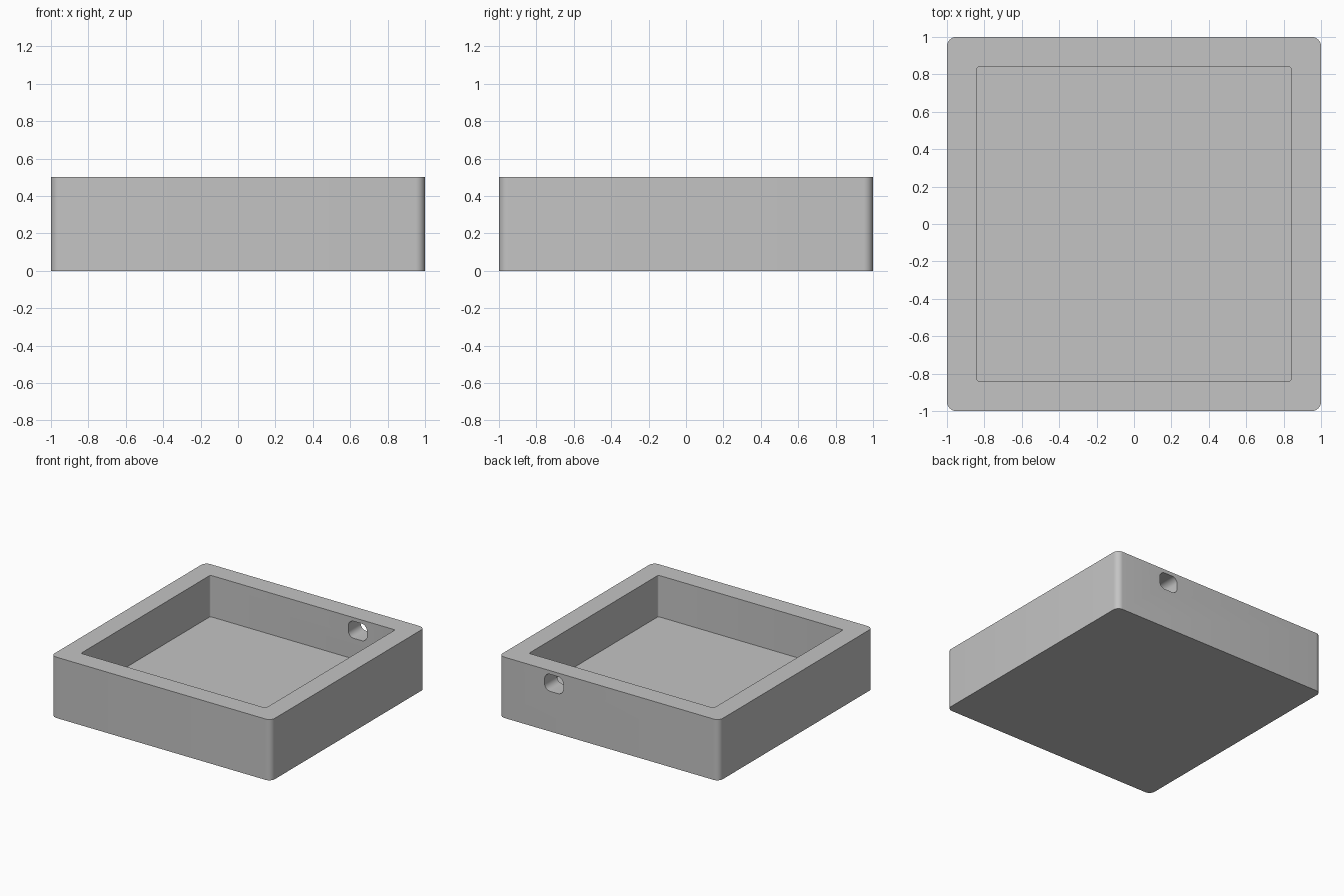
import bpy
import bmesh
from math import cos, sin, pi, radians
from mathutils import Matrix, Vector

cube = bpy.data.objects.get("Cube")
if cube:
    bpy.data.objects.remove(cube, do_unlink=True)

SIZE, HEIGHT = 1.0, 0.5           # half width, full height
WALL = FLOOR = 0.16               # wall and floor thickness

grey = bpy.data.materials.new("light grey")
grey.use_nodes = True
grey.diffuse_color = (0.55, 0.55, 0.55, 1)
grey.node_tree.nodes["Principled BSDF"].inputs["Base Color"].default_value = grey.diffuse_color


def rounded_prism(name, half_w, half_h, radius, depth, matrix, steps=8):
    """Extrude a rounded rectangle along local z, then place it."""
    bm = bmesh.new()
    outline = []
    for quarter, (sx, sy) in enumerate([(1, 1), (-1, 1), (-1, -1), (1, -1)]):
        for i in range(steps + 1):
            a = (quarter + i / steps) * pi / 2
            x = sx * (half_w - radius) + radius * cos(a)
            y = sy * (half_h - radius) + radius * sin(a)
            outline.append(bm.verts.new((x, y, 0)))
    base = bm.faces.new(outline)
    top = bmesh.ops.extrude_face_region(bm, geom=[base])["geom"]
    bmesh.ops.translate(bm, vec=Vector((0, 0, depth)),
                        verts=[v for v in top if isinstance(v, bmesh.types.BMVert)])
    bmesh.ops.recalc_face_normals(bm, faces=bm.faces)
    bm.transform(matrix)
    mesh = bpy.data.meshes.new(name)
    bm.to_mesh(mesh)
    bm.free()
    mesh.materials.append(grey)
    obj = bpy.data.objects.new(name, mesh)
    bpy.context.collection.objects.link(obj)
    return obj


# Solid body with rounded upright corners
tray = rounded_prism("tray", SIZE, SIZE, 0.05, HEIGHT, Matrix())

# Square pocket, open at the top
inner = SIZE - WALL
pocket = rounded_prism("pocket_cutter", inner, inner, 0.012, HEIGHT,
                       Matrix.Translation((0, 0, FLOOR)), steps=4)

# Rounded cable hole through the back wall
hole = rounded_prism("cable_hole_cutter", 0.085, 0.07, 0.05, WALL * 2,
                     Matrix.Translation((0.5, SIZE + WALL / 2, 0.4)) @ Matrix.Rotation(radians(90), 4, "X"))

# Cut the openings and discard the cutters
bpy.context.view_layer.objects.active = tray
tray.select_set(True)
for cutter in (pocket, hole):
    cutter.hide_render = True
    cut = tray.modifiers.new(cutter.name, "BOOLEAN")
    cut.operation = "DIFFERENCE"
    cut.solver = "EXACT"
    cut.object = cutter
    bpy.ops.object.modifier_apply(modifier=cut.name)
    bpy.data.objects.remove(cutter, do_unlink=True)

bpy.ops.object.shade_smooth_by_angle(angle=radians(30))
